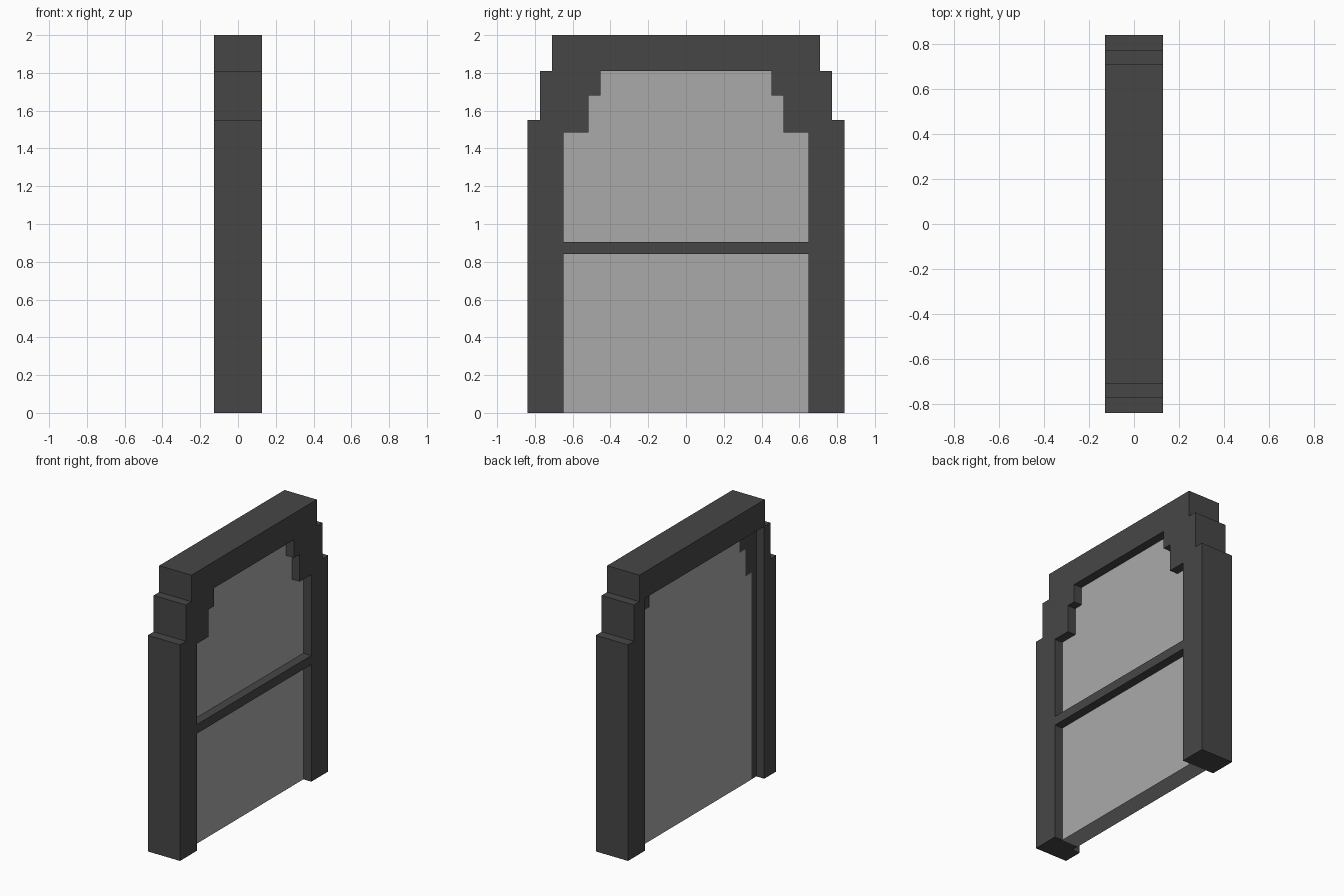
import bpy
import bmesh

cube = bpy.data.objects.get("Cube")
if cube:
    bpy.data.objects.remove(cube, do_unlink=True)


def material(name, grey):
    mat = bpy.data.materials.new(name)
    mat.use_nodes = True
    colour = (grey, grey, grey, 1)
    mat.diffuse_color = colour
    mat.node_tree.nodes["Principled BSDF"].inputs["Base Color"].default_value = colour
    return mat


def extrude_x(name, outline, x0, x1, mat):
    """Extrude a closed (y, z) outline from x0 to x1."""
    bm = bmesh.new()
    face = bm.faces.new([bm.verts.new((x0, y, z)) for y, z in outline])
    extruded = bmesh.ops.extrude_face_region(bm, geom=[face])["geom"]
    verts = [v for v in extruded if isinstance(v, bmesh.types.BMVert)]
    bmesh.ops.translate(bm, vec=(x1 - x0, 0, 0), verts=verts)
    bmesh.ops.recalc_face_normals(bm, faces=bm.faces)
    mesh = bpy.data.meshes.new(name)
    bm.to_mesh(mesh)
    bm.free()
    mesh.materials.append(mat)
    obj = bpy.data.objects.new(name, mesh)
    bpy.context.collection.objects.link(obj)
    return obj


def mirrored(half):
    """Complete a +y half profile, running bottom to top, with its mirror."""
    return half + [(-y, z) for y, z in reversed(half)]


dark = material("dark grey frame", 0.062)
pale = material("light grey glass", 0.40)

FACE = 0.128     # half depth of the frame
PANE = 0.065     # half depth of the glass
JAMB = 0.648     # half width of the opening
HEAD = 1.81      # top of the opening

# Stepped outer silhouette and openings
outer = mirrored([(0.84, 0), (0.84, 1.55), (0.773, 1.55), (0.773, HEAD),
                  (0.71, HEAD), (0.71, 2)])
stepped_opening = mirrored([(JAMB, 0), (JAMB, 1.485), (0.517, 1.485),
                            (0.517, 1.68), (0.453, 1.68), (0.453, HEAD)])
back_opening = [(JAMB, 0), (JAMB, HEAD), (-0.704, HEAD), (-0.704, 0)]

# Frame: stepped front layer and a plain rebated back layer
extrude_x("stepped_frame", outer + stepped_opening[::-1], -PANE, FACE, dark)
extrude_x("rear_frame", outer + back_opening[::-1], -FACE, -PANE, dark)

# Glass slab, let into the frame at the stepped corners
glass = mirrored([(JAMB, 0), (JAMB, 1.485), (0.58, 1.485), (0.58, 1.68),
                  (0.51, 1.68), (0.51, HEAD)])
extrude_x("glass_pane", glass, -PANE - 0.002, PANE, pale)

# Crossbar on the front of the glass
bar = mirrored([(JAMB, 0.84), (JAMB, 0.905)])
extrude_x("crossbar", bar, PANE - 0.01, FACE, dark)
